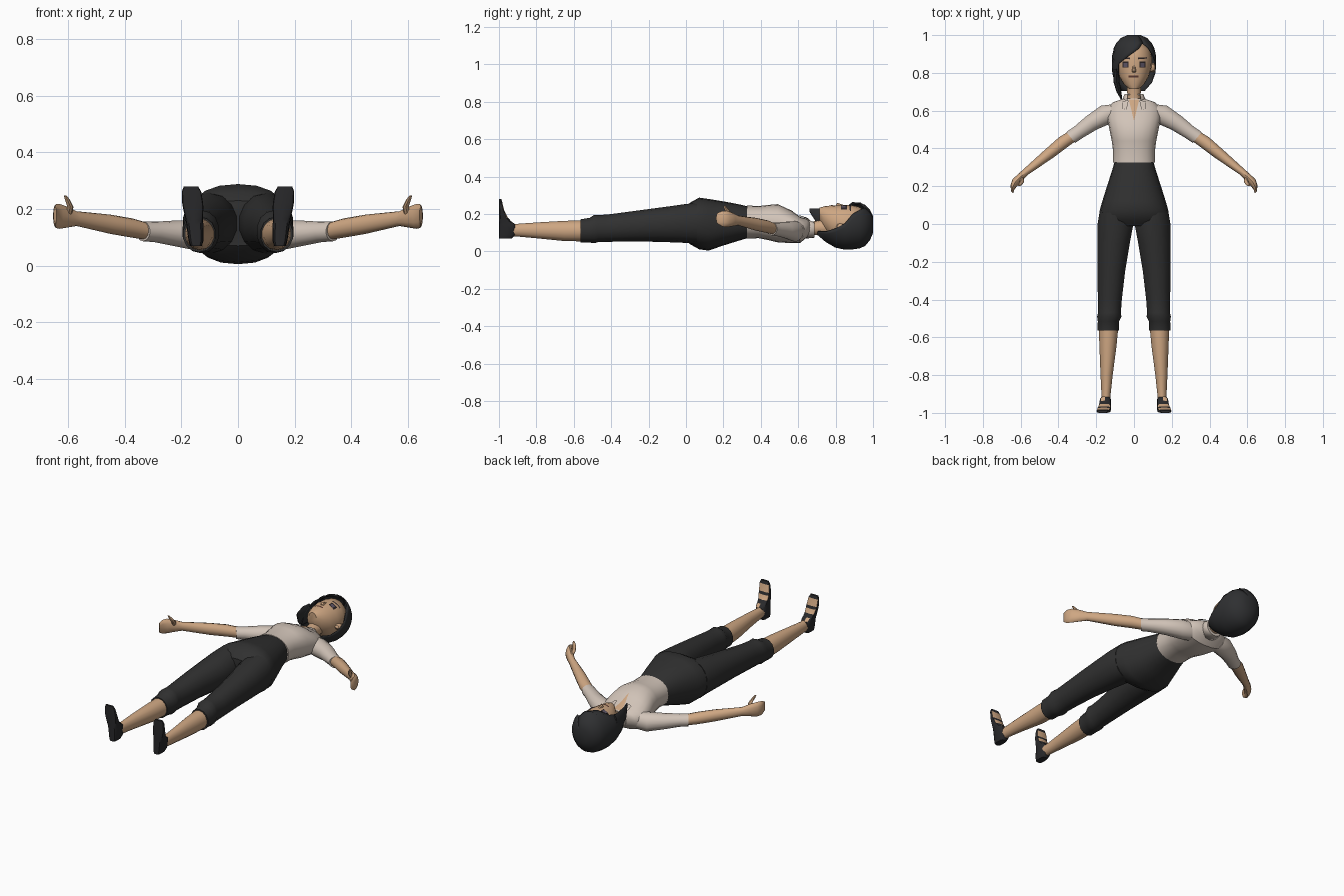
import bpy, bmesh, math
from mathutils import Vector
from mathutils.bvhtree import BVHTree


def material(name, rgb):
    m = bpy.data.materials.new(name)
    m.diffuse_color = (*rgb, 1)
    return m


SKIN = material("skin", (0.62, 0.385, 0.225))
SHIRT = material("shirt cream", (0.64, 0.55, 0.48))
CLOTH = material("trouser black", (0.03, 0.03, 0.03))
HAIR = material("hair black", (0.028, 0.029, 0.031))
SHOE = material("shoe black", (0.022, 0.022, 0.024))
INK = material("brow dark", (0.025, 0.018, 0.02))
IRIS = material("eye grey", (0.11, 0.09, 0.13))
LIP = material("lip brown", (0.1, 0.04, 0.03))
X, Y, Z = Vector((1, 0, 0)), Vector((0, 1, 0)), Vector((0, 0, 1))


def finish(name, bm, mats, angle=40):
    bmesh.ops.recalc_face_normals(bm, faces=bm.faces)
    me = bpy.data.meshes.new(name)
    bm.to_mesh(me)
    bm.free()
    for m in mats:
        me.materials.append(m)
    me.shade_smooth()
    me.set_sharp_from_angle(angle=math.radians(angle))
    ob = bpy.data.objects.new(name, me)
    bpy.context.collection.objects.link(ob)
    return ob


def loft(name, rings, mat, u=X, v=Z, n=14, p=2.0, s=1, arc=False, thick=0):
    """Skin rings (x, y, z, ru, rv[, start, end]); arcs are open at the front."""
    bm = bmesh.new()
    rows = []
    for r in rings:
        a0, a1 = (r[5], 360 - r[6]) if arc else (0, 360)
        row = []
        for i in range(n + 1 if arc else n):
            a = math.radians(a0 + (a1 - a0) * i / n)
            sn, cs = math.sin(a), math.cos(a)
            q = Vector(r[:3]) + u * r[3] * math.copysign(abs(sn) ** (2 / p), sn) \
                + v * r[4] * math.copysign(abs(cs) ** (2 / p), cs)
            row.append(bm.verts.new((q.x * s, q.y, q.z)))
        rows.append(row)
    for A, B in zip(rows, rows[1:]):
        for i in range(n):
            j = (i + 1) % len(A)
            bm.faces.new((A[i], A[j], B[j], B[i]))
    if arc:
        if rings[-1][3] < 0.06:
            bm.faces.new(rows[-1])
    else:
        bm.faces.new(rows[0])
        bm.faces.new(rows[-1])
    ob = finish(name, bm, [mat])
    if thick:
        mod = ob.modifiers.new("thickness", 'SOLIDIFY')
        mod.thickness, mod.offset = thick, 0
    return ob


def along_y(rows):
    return [(0, y, z, rx, rz, *rest) for y, z, rx, rz, *rest in rows]


def tree(ob):
    return BVHTree.FromPolygons([v.co for v in ob.data.vertices],
                                [p.vertices[:] for p in ob.data.polygons])


def decal(name, bvh, corners, mat, lift=0.003, n=4):
    """Thin patch draped over a part, given four (x, y) corners."""
    a, b, c, d = [Vector(q) for q in corners]
    bm = bmesh.new()
    g = []
    for i in range(n + 1):
        for j in range(n + 1):
            q = a.lerp(b, i / n).lerp(d.lerp(c, i / n), j / n)
            hit = bvh.ray_cast(Vector((q.x, q.y, 1)), -Z)[0]
            g.append(bm.verts.new((q.x, q.y, (hit.z if hit else 0.15) + lift)))
    for i in range(n):
        for j in range(n):
            k = i * (n + 1) + j
            bm.faces.new((g[k], g[k + n + 1], g[k + n + 2], g[k + 1]))
    bmesh.ops.remove_doubles(bm, verts=bm.verts, dist=1e-5)
    ob = finish(name, bm, [mat])
    if ob.data.polygons[0].normal.z < 0:
        ob.data.flip_normals()


def box(x, y, w, h):
    return [(x - w, y - h), (x + w, y - h), (x + w, y + h), (x - w, y + h)]


# Trousers: hips
loft("hips", along_y([
    (0.34, 0.157, 0.100, 0.082), (0.28, 0.155, 0.117, 0.098), (0.20, 0.15, 0.143, 0.118),
    (0.12, 0.143, 0.168, 0.138), (0.07, 0.15, 0.182, 0.138), (0.02, 0.15, 0.188, 0.11),
    (-0.01, 0.15, 0.14, 0.08)]), CLOTH, n=20, p=2.3)

# Shirt body, neck and open neckline
torso = loft("shirt_body", along_y([
    (0.325, 0.158, 0.112, 0.088), (0.39, 0.157, 0.111, 0.086), (0.44, 0.155, 0.118, 0.094),
    (0.49, 0.151, 0.128, 0.102), (0.56, 0.133, 0.142, 0.088), (0.61, 0.115, 0.143, 0.07),
    (0.645, 0.125, 0.11, 0.05), (0.665, 0.13, 0.05, 0.036)]), SHIRT, n=20, p=2.2)
loft("neck", along_y([(0.62, 0.125, 0.045, 0.04), (0.68, 0.125, 0.036, 0.036),
                      (0.76, 0.13, 0.04, 0.045)]), SKIN)
tb = tree(torso)
decal("neckline", tb, [(-0.028, 0.66), (0.028, 0.66), (0.001, 0.55), (-0.001, 0.55)], SKIN)
loft("collar_band", along_y([(0.64, 0.127, 0.068, 0.055, 35, 35),
                             (0.685, 0.122, 0.048, 0.046, 45, 45)]), SHIRT, arc=True, thick=0.006)
for s, side in ((1, "right"), (-1, "left")):
    decal(side + "_collar_flap", tb, [(s * 0.028, 0.655), (s * 0.06, 0.65),
                                      (s * 0.062, 0.61), (s * 0.04, 0.605)], SHIRT, 0.009)

# Limbs, mirrored
across = Vector((0.64, 0.77, 0))
for s, side in ((1, "right"), (-1, "left")):
    loft(side + "_trouser_leg", [
        (0.1, 0.06, 0.15, 0.085, 0.11), (0.098, 0, 0.15, 0.097, 0.104),
        (0.108, -0.1, 0.145, 0.088, 0.095), (0.12, -0.25, 0.137, 0.075, 0.083),
        (0.128, -0.4, 0.126, 0.065, 0.074), (0.13, -0.47, 0.122, 0.062, 0.072),
        (0.131, -0.49, 0.12, 0.066, 0.076), (0.135, -0.515, 0.114, 0.058, 0.066),
        (0.137, -0.565, 0.11, 0.058, 0.062)], CLOTH, s=s, p=2.1)
    loft(side + "_shin", [
        (0.135, -0.55, 0.11, 0.053, 0.056), (0.138, -0.65, 0.11, 0.046, 0.054),
        (0.145, -0.8, 0.113, 0.033, 0.042), (0.148, -0.9, 0.114, 0.025, 0.034),
        (0.148, -0.95, 0.115, 0.025, 0.034)], SKIN, s=s)

    # Sandal: stacked sections from heel to toe, with bare gaps between straps
    foot = [(0.07, -0.93, 0.02), (0.09, -0.912, 0.027), (0.145, -0.912, 0.03),
            (0.162, -0.935, 0.031), (0.18, -0.952, 0.033), (0.205, -0.965, 0.036),
            (0.22, -0.972, 0.037), (0.262, -0.982, 0.034), (0.28, -0.987, 0.025)]
    ob = loft(side + "_sandal", [
        (0.148 + 0.1 * max(0, z - 0.1), (t - 1) / 2, z, w, (t + 1) / 2) for z, t, w in foot],
        SHOE, v=Y, n=12, p=3.5, s=s)
    ob.data.materials.append(SKIN)
    for f in ob.data.polygons:
        z = f.center.z
        bare = 0.146 < z < 0.17 or 0.182 < z < 0.21 or 0.225 < z < 0.27
        f.material_index = int(f.normal.y > 0.6 and bare)

    loft(side + "_sleeve", [
        (0.08, 0.595, 0.11, 0.052, 0.052), (0.14, 0.583, 0.107, 0.057, 0.055),
        (0.225, 0.535, 0.114, 0.046, 0.045), (0.295, 0.485, 0.119, 0.038, 0.036),
        (0.335, 0.458, 0.121, 0.038, 0.035)], SHIRT, u=across, s=s)
    loft(side + "_forearm_and_hand", [
        (0.315, 0.473, 0.12, 0.031, 0.03), (0.375, 0.433, 0.133, 0.034, 0.034),
        (0.45, 0.372, 0.146, 0.03, 0.034), (0.57, 0.278, 0.166, 0.019, 0.026),
        (0.60, 0.25, 0.171, 0.02, 0.036), (0.63, 0.22, 0.174, 0.021, 0.044),
        (0.643, 0.195, 0.175, 0.016, 0.042), (0.646, 0.168, 0.178, 0.009, 0.028)],
        SKIN, u=across, s=s, n=12)
    loft(side + "_thumb", [
        (0.60, 0.25, 0.175, 0.013, 0.018), (0.592, 0.228, 0.208, 0.011, 0.013),
        (0.602, 0.212, 0.232, 0.009, 0.01), (0.61, 0.205, 0.247, 0.005, 0.005)],
        SKIN, u=X, v=Y, s=s, n=8)
    loft(side + "_ear", [(0.088, 0.825, 0.135, 0.022, 0.016), (0.106, 0.83, 0.13, 0.024, 0.018),
                         (0.112, 0.83, 0.13, 0.014, 0.01)], SKIN, u=Y, s=s, n=8)

# Head and nose
head = loft("head", along_y([
    (0.715, 0.20, 0.026, 0.034), (0.74, 0.178, 0.054, 0.064), (0.78, 0.158, 0.078, 0.088),
    (0.83, 0.147, 0.093, 0.102), (0.88, 0.145, 0.096, 0.103), (0.93, 0.14, 0.083, 0.098),
    (0.965, 0.14, 0.045, 0.055)]), SKIN, n=20)
loft("nose", [(0, 0.845, 0.244, 0.006, 0.004), (0, 0.81, 0.247, 0.011, 0.013),
              (0, 0.803, 0.244, 0.009, 0.008)], SKIN, n=8)

# Painted face
hb = tree(head)
for s, side in ((1, "right"), (-1, "left")):
    decal(side + "_eye_outline", hb, box(s * 0.045, 0.845, 0.017, 0.016), INK)
    decal(side + "_eye", hb, box(s * 0.045, 0.842, 0.01, 0.01), IRIS, 0.005)
    decal(side + "_brow", hb, [(s * 0.022, 0.872), (s * 0.07, 0.876),
                               (s * 0.07, 0.883), (s * 0.022, 0.881)], INK)
decal("mouth", hb, box(-0.003, 0.78, 0.026, 0.005), LIP)

# Hair: open shell with a slanted side parting, plus a long front lock
loft("hair", along_y([
    (0.705, 0.14, 0.07, 0.05, 130, 75), (0.75, 0.14, 0.1, 0.088, 112, 52),
    (0.80, 0.14, 0.112, 0.117, 98, 48), (0.85, 0.14, 0.115, 0.127, 85, 44),
    (0.89, 0.14, 0.114, 0.126, 62, 14), (0.93, 0.14, 0.105, 0.12, 46, -15),
    (0.957, 0.14, 0.092, 0.107, 30, -30), (0.982, 0.142, 0.068, 0.078, 30, -30),
    (0.997, 0.144, 0.035, 0.045, 30, -30)]), HAIR, n=22, arc=True, thick=0.006)
loft("hair_lock", [(-0.095, 0.82, 0.17, 0.016, 0.055), (-0.092, 0.75, 0.178, 0.016, 0.055),
                   (-0.08, 0.70, 0.19, 0.013, 0.04), (-0.066, 0.66, 0.222, 0.004, 0.009)],
     HAIR, n=8)
